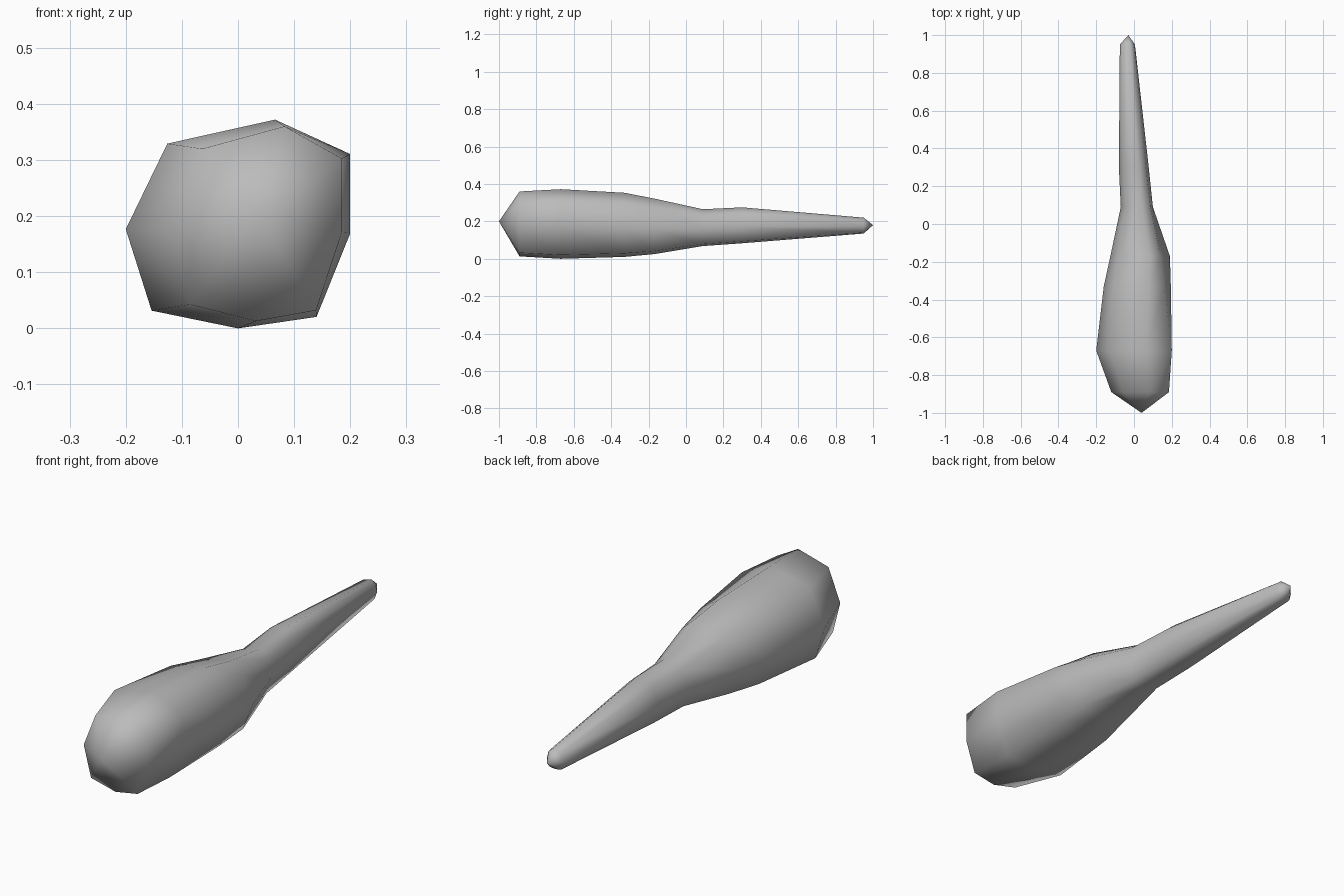
import bpy, bmesh

cube = bpy.data.objects.get("Cube")
if cube:
    bpy.data.objects.remove(cube, do_unlink=True)

# Uneven eight-sided cross-section in -1..1, starting at the ridge on top
SECTION = [(.33, 1), (1, .67), (1, -.09), (.7, -.89),
           (0, -1), (-.77, -.83), (-1, -.05), (-.63, .77)]

# Stations along the body: y, left x, right x, bottom z, top z, shoulder width
STATIONS = [
    (-.89, -.12, .185, .013, .36, 1),
    (-.67, -.2, .2, 0, .372, 1),
    (-.33, -.16, .195, .01, .353, .8),
    (-.17, -.125, .19, .025, .322, .68),
    (.09, -.07, .1, .068, .265, .85),
    (.3, -.08, .078, .083, .275, .8),
    (.95, -.075, .005, .135, .22, .8),
]
NOSE, TIP = (.04, -1, .2), (-.03, 1, .18)


def make_ring(bm, y, x0, x1, z0, z1, shoulder):
    cx, cz, rx, rz = (x0 + x1) / 2, (z0 + z1) / 2, (x1 - x0) / 2, (z1 - z0) / 2
    ring = []
    for i, (u, v) in enumerate(SECTION):
        if i == 1:
            u *= shoulder
        ring.append(bm.verts.new((cx + u * rx, y, cz + v * rz)))
    return ring


def close_end(bm, ring, point):
    pole = bm.verts.new(point)
    for a, b in zip(ring, ring[1:] + ring[:1]):
        bm.faces.new((a, b, pole))


# Club: heavy head tapering to a waist and a slim handle
bm = bmesh.new()
rings = [make_ring(bm, *s) for s in STATIONS]
for r, s in zip(rings, rings[1:]):
    for i in range(len(r)):
        j = (i + 1) % len(r)
        bm.faces.new((r[i], r[j], s[j], s[i]))
close_end(bm, rings[0], NOSE)
close_end(bm, rings[-1], TIP)
bmesh.ops.recalc_face_normals(bm, faces=bm.faces)
for face in bm.faces:
    face.smooth = True
mesh = bpy.data.meshes.new("club")
bm.to_mesh(mesh)
bm.free()
club = bpy.data.objects.new("club", mesh)
bpy.context.collection.objects.link(club)

# Plain grey material
grey = bpy.data.materials.new("plain_grey")
grey.use_nodes = True
grey.diffuse_color = (.5, .5, .5, 1)
grey.node_tree.nodes["Principled BSDF"].inputs["Base Color"].default_value = (.5, .5, .5, 1)
mesh.materials.append(grey)
